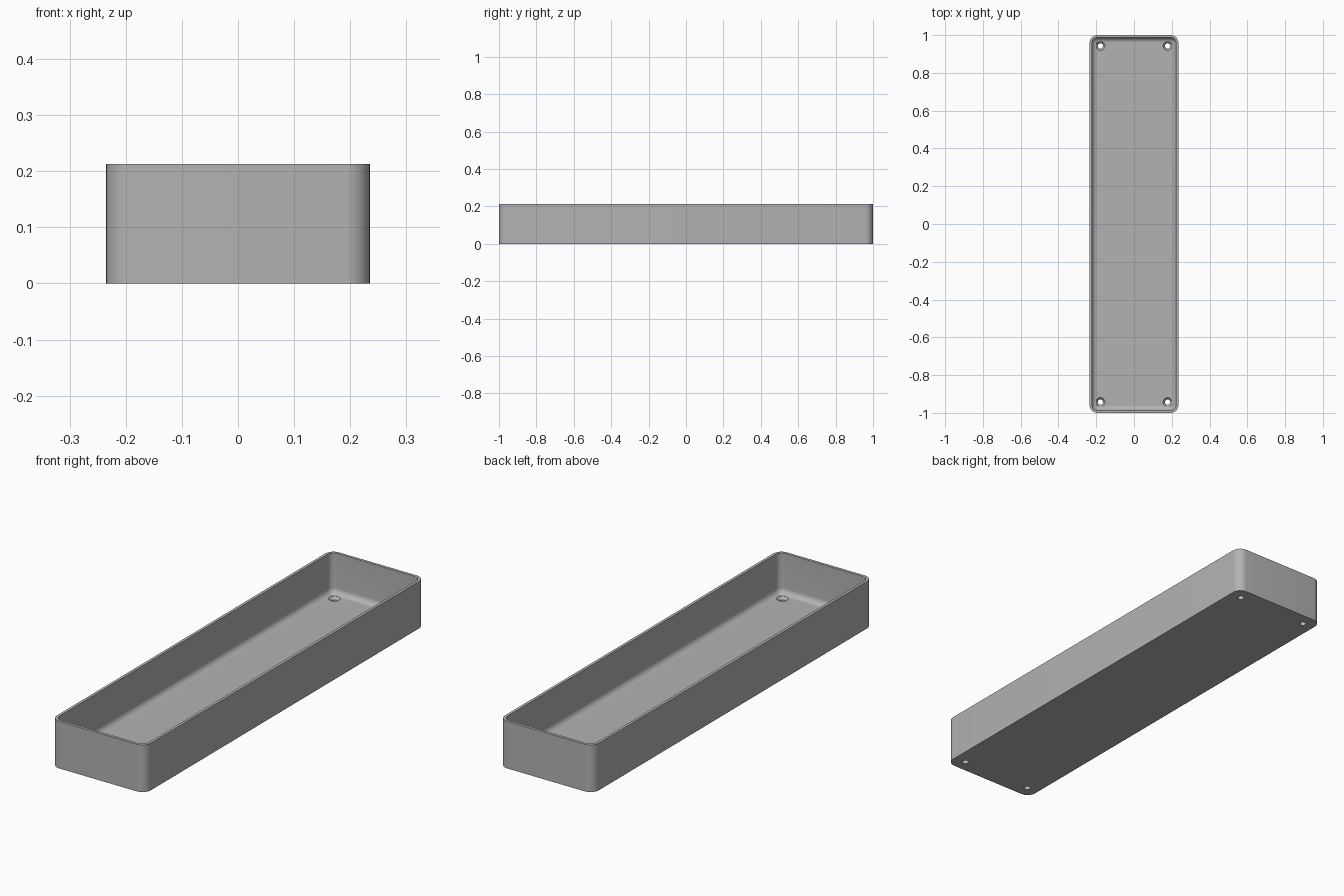
import bpy, bmesh, math

if "Cube" in bpy.data.objects:
    bpy.data.objects.remove(bpy.data.objects["Cube"])

HALF_X, HALF_Y, HEIGHT = 0.235, 1.0, 0.213
CORNER, WALL, FLOOR, FILLET = 0.042, 0.013, 0.03, 0.026
STEPS = 10

grey = bpy.data.materials.new("plain grey")
grey.use_nodes = True
colour = (0.45, 0.45, 0.45, 1)
grey.diffuse_color = colour
grey.node_tree.nodes["Principled BSDF"].inputs["Base Color"].default_value = colour


def rounded_ring(bm, inset, z):
    """Rounded rectangle of vertices, moved inward by inset."""
    r = max(CORNER - inset, 0.004)
    cx, cy = HALF_X - inset - r, HALF_Y - inset - r
    ring = []
    for i, (sx, sy) in enumerate([(1, 1), (-1, 1), (-1, -1), (1, -1)]):
        for k in range(STEPS + 1):
            a = math.pi / 2 * (i + k / STEPS)
            ring.append(bm.verts.new((sx * cx + r * math.cos(a),
                                      sy * cy + r * math.sin(a), z)))
    return ring


def finish(bm, name):
    bmesh.ops.recalc_face_normals(bm, faces=bm.faces)
    mesh = bpy.data.meshes.new(name)
    bm.to_mesh(mesh)
    bm.free()
    obj = bpy.data.objects.new(name, mesh)
    bpy.context.collection.objects.link(obj)
    mesh.materials.append(grey)
    return obj


# Tray: outside wall, rim, inside wall and a rounded edge into the floor
profile = [(0, 0), (0, HEIGHT), (WALL, HEIGHT)]
for k in range(9):
    a = math.pi / 2 * k / 8
    profile.append((WALL + FILLET * (1 - math.cos(a)),
                    FLOOR + FILLET * (1 - math.sin(a))))
bm = bmesh.new()
rings = [rounded_ring(bm, inset, z) for inset, z in profile]
for low, high in zip(rings, rings[1:]):
    for i in range(len(low)):
        j = (i + 1) % len(low)
        bm.faces.new((low[i], low[j], high[j], high[i]))
bm.faces.new(rings[0])
bm.faces.new(rings[-1])
tray = finish(bm, "tray")

# Countersunk screw holes, one in each corner
bm = bmesh.new()
hole = [(0.014, -0.02), (0.014, 0.018), (0.024, FLOOR), (0.024, 0.06)]
for sx in (-1, 1):
    for sy in (-1, 1):
        loops = [[bm.verts.new((sx * 0.178 + r * math.cos(math.tau * k / 32),
                                sy * 0.943 + r * math.sin(math.tau * k / 32), z))
                  for k in range(32)] for r, z in hole]
        for low, high in zip(loops, loops[1:]):
            for i in range(32):
                j = (i + 1) % 32
                bm.faces.new((low[i], low[j], high[j], high[i]))
        bm.faces.new(loops[0])
        bm.faces.new(loops[-1])
cutter = finish(bm, "screw_hole_cutter")
cutter.hide_render = True

cut = tray.modifiers.new("screw holes", 'BOOLEAN')
cut.operation = 'DIFFERENCE'
cut.solver = 'EXACT'
cut.object = cutter
bpy.context.view_layer.objects.active = tray
tray.select_set(True)
bpy.ops.object.modifier_apply(modifier=cut.name)
bpy.data.objects.remove(cutter)
bpy.ops.object.shade_smooth_by_angle(angle=math.radians(35))
